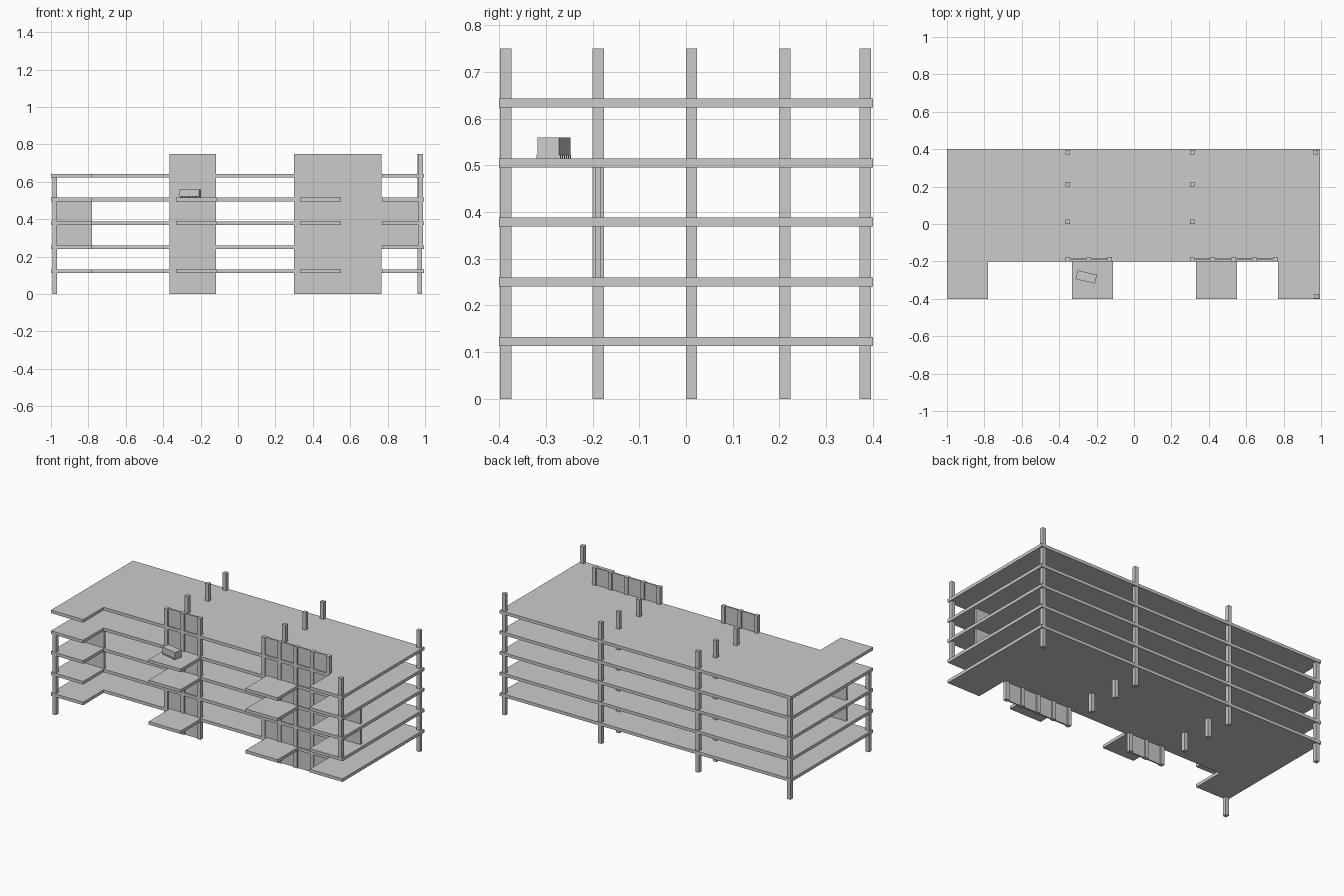
import bpy, bmesh, math
from mathutils import Matrix

if "Cube" in bpy.data.objects:
    bpy.data.objects.remove(bpy.data.objects["Cube"])

COL = 0.024          # column width
TOP = 0.75           # column top height
THICK = 0.019        # slab thickness
LEVELS = [0.113, 0.241, 0.369, 0.496, 0.624]


def finish(name, bm):
    mesh = bpy.data.meshes.new(name)
    bmesh.ops.recalc_face_normals(bm, faces=bm.faces)
    bm.to_mesh(mesh)
    bm.free()
    obj = bpy.data.objects.new(name, mesh)
    bpy.context.collection.objects.link(obj)
    return obj


def box(name, x0, x1, y0, y1, z0, z1):
    bm = bmesh.new()
    bmesh.ops.create_cube(bm, size=1)
    bmesh.ops.scale(bm, vec=(x1 - x0, y1 - y0, z1 - z0), verts=bm.verts)
    bmesh.ops.translate(bm, vec=((x0 + x1) / 2, (y0 + y1) / 2, (z0 + z1) / 2), verts=bm.verts)
    return finish(name, bm)


def slab(name, outline, z):
    bm = bmesh.new()
    face = bm.faces.new([bm.verts.new((x, y, z)) for x, y in outline])
    grown = bmesh.ops.extrude_face_region(bm, geom=[face])
    verts = [v for v in grown["geom"] if isinstance(v, bmesh.types.BMVert)]
    bmesh.ops.translate(bm, vec=(0, 0, THICK), verts=verts)
    return finish(name, bm)


def column(name, x, y, z0=0.0, z1=TOP):
    h = COL / 2
    return box(name, x - h, x + h, y - h, y + h, z0, z1)


# Floor slabs with two front wings
FLOOR = [(-1, 0.4), (-1, -0.4), (-0.78, -0.4), (-0.78, -0.2),
         (0.77, -0.2), (0.77, -0.4), (0.995, -0.4), (0.995, 0.4)]
for i, z in enumerate(LEVELS):
    slab(f"floor_slab_{i + 1}", FLOOR, z)

# Balconies
for i in (0, 2, 3):
    for side, x0 in (("left", -0.332), ("right", 0.332)):
        box(f"balcony_{side}_{i + 1}", x0, x0 + 0.219, -0.4, -0.2, LEVELS[i], LEVELS[i] + THICK)

# Interior and rear columns
for x in (-0.353, 0.312):
    for y in (0.012, 0.212, 0.384):
        column("inner_column", x, y)

# Corner columns
column("rear_right_column", 0.972, 0.384)
column("front_right_column", 0.976, -0.386, LEVELS[1])
column("rear_left_column", -0.98, 0.384, 0, LEVELS[4])
column("front_left_column", -0.98, -0.386, 0, LEVELS[3])

# Panelled stair walls: posts with thin panels between
for xs in ((-0.353, -0.241, -0.129), (0.312, 0.422, 0.533, 0.644, 0.754)):
    for x in xs:
        column("wall_post", x, -0.188)
    for a, b in zip(xs, xs[1:]):
        box("wall_panel", a + COL / 2, b - COL / 2, -0.193, -0.184, 0, TOP)

# Wing walls on the middle two storeys
for i in (1, 2):
    z0, z1 = LEVELS[i] + THICK, LEVELS[i + 1]
    box("left_wing_wall", -0.97, -0.78, -0.194, -0.182, z0, z1)
    box("right_wing_wall", 0.766, 0.975, -0.194, -0.182, z0, z1)

# Small equipment box standing at an angle on a balcony
deck = LEVELS[3] + THICK
place = Matrix.Translation((-0.255, -0.283, deck)) @ Matrix.Rotation(math.radians(-13), 4, 'Z')
box("equipment_box", -0.053, 0.053, -0.024, 0.024, 0.007, 0.045).matrix_world = place
for k in range(6):
    x = -0.048 + k * 0.0192
    box("equipment_foot", x - 0.003, x + 0.003, -0.026, 0.026, 0, 0.007).matrix_world = place
